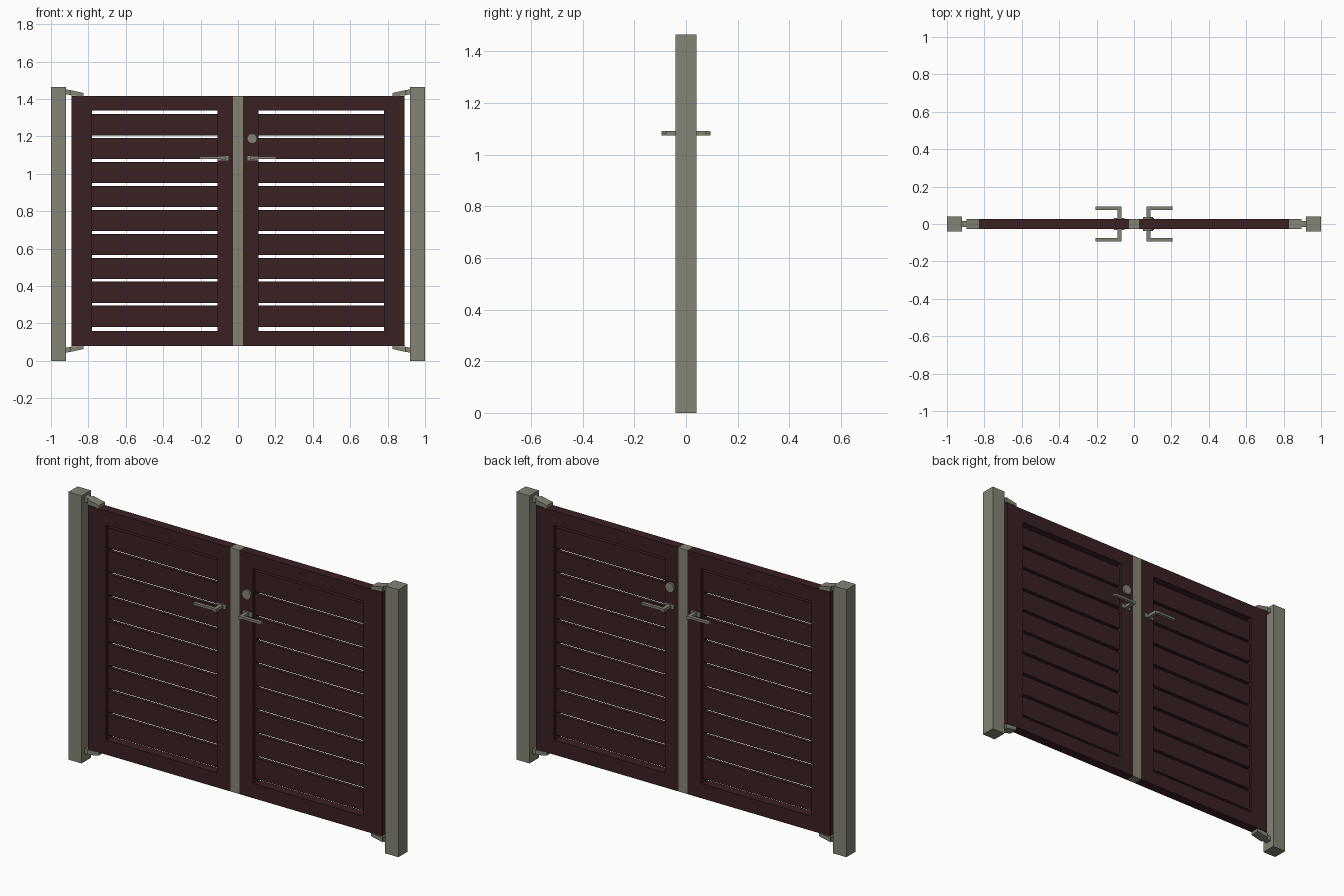
import bpy, bmesh
from math import pi

cube = bpy.data.objects.get("Cube")
if cube:
    bpy.data.objects.remove(cube, do_unlink=True)


def material(name, rgb):
    m = bpy.data.materials.new(name)
    m.use_nodes = True
    m.diffuse_color = (*rgb, 1)
    m.node_tree.nodes["Principled BSDF"].inputs["Base Color"].default_value = (*rgb, 1)
    return m


BROWN = material("dark red brown", (0.042, 0.0145, 0.016))
GREY = material("warm grey", (0.23, 0.23, 0.18))


def finish(name, bm, mat):
    bmesh.ops.recalc_face_normals(bm, faces=bm.faces)
    mesh = bpy.data.meshes.new(name)
    bm.to_mesh(mesh)
    bm.free()
    mesh.materials.append(mat)
    obj = bpy.data.objects.new(name, mesh)
    bpy.context.collection.objects.link(obj)
    return obj


def box(name, x, y, z, mat):
    """Box from (low, high) pairs on each axis."""
    bm = bmesh.new()
    bmesh.ops.create_cube(bm, size=1)
    for v in bm.verts:
        v.co = [r[0] if c < 0 else r[1] for r, c in zip((x, y, z), v.co)]
    return finish(name, bm, mat)


def prism(name, profile, half_y, mat):
    """Extrude an x-z outline through y."""
    bm = bmesh.new()
    face = bm.faces.new([bm.verts.new((x, -half_y, z)) for x, z in profile])
    side = bmesh.ops.extrude_face_region(bm, geom=[face])["geom"]
    for v in side:
        if isinstance(v, bmesh.types.BMVert):
            v.co.y = half_y
    return finish(name, bm, mat)


LOW, HIGH = 0.08, 1.415        # leaf bottom and top
FRAME = (-0.026, 0.026)        # frame depth
PITCH, SLAT = 0.128, 0.113

for s, side in ((1, "left"), (-1, "right")):
    def span(a, b):
        return tuple(sorted((s * a, s * b)))

    # Post
    box(f"{side}_post", span(0.92, 1), (-0.04, 0.04), (0, 1.465), GREY)

    # Leaf frame
    box(f"{side}_inner_stile", span(0.027, 0.11), FRAME, (LOW, HIGH), BROWN)
    box(f"{side}_outer_stile", span(0.78, 0.89), FRAME, (LOW, HIGH), BROWN)
    box(f"{side}_bottom_rail", span(0.11, 0.78), FRAME, (LOW, 0.16), BROWN)
    box(f"{side}_top_rail", span(0.11, 0.78), FRAME, (1.337, HIGH), BROWN)

    # Slats
    for i in range(9):
        top = 1.319 - i * PITCH
        box(f"{side}_slat_{i + 1}", span(0.11, 0.78), (-0.011, 0.011),
            (top - SLAT, top), BROWN)

    # Hinges: tapered bracket on the leaf with a pin into the post
    for edge, d, level in ((HIGH, 1, "top"), (LOW, -1, "bottom")):
        prism(f"{side}_{level}_hinge",
              [(s * x, edge + d * z) for x, z in
               ((0.825, 0), (0.825, 0.017), (0.895, 0.032), (0.895, 0.004))],
              0.026, GREY)
        prism(f"{side}_{level}_hinge_pin",
              [(s * x, edge + d * z) for x, z in
               ((0.895, 0.006), (0.895, 0.032), (0.925, 0.037), (0.925, 0.01))],
              0.016, GREY)

    # Lever handles on both faces
    for f, face in ((-1, "front"), (1, "back")):
        def depth(a, b):
            return tuple(sorted((f * a, f * b)))
        box(f"{side}_{face}_handle_plate", span(0.05, 0.107), depth(0.02, 0.032),
            (1.07, 1.096), GREY)
        box(f"{side}_{face}_handle_stem", span(0.068, 0.088), depth(0.03, 0.094),
            (1.075, 1.092), GREY)
        box(f"{side}_{face}_handle_lever", span(0.068, 0.206), depth(0.075, 0.094),
            (1.08, 1.092), GREY)

# Meeting strip between the leaves
box("centre_strip", (-0.027, 0.027), FRAME, (LOW, HIGH), GREY)

# Lock cylinder through the left leaf
bm = bmesh.new()
bmesh.ops.create_cone(bm, cap_ends=True, segments=12, radius1=0.027,
                      radius2=0.027, depth=0.074)
lock = finish("lock_cylinder", bm, GREY)
lock.rotation_euler.x = pi / 2
lock.location = (0.075, 0, 1.188)
